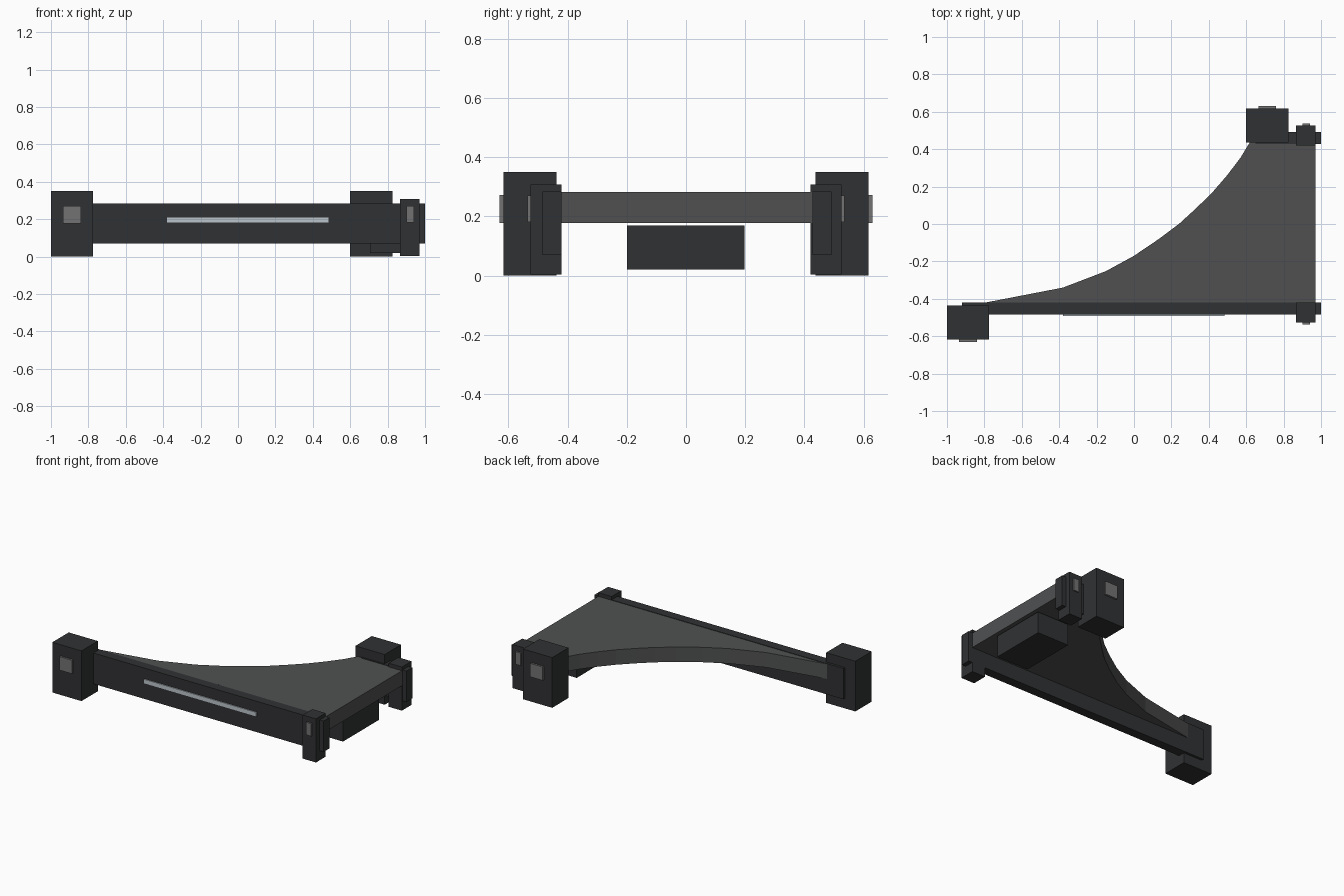
import bpy, bmesh

if "Cube" in bpy.data.objects:
    bpy.data.objects.remove(bpy.data.objects["Cube"])


def material(name, rgb):
    m = bpy.data.materials.new(name)
    m.diffuse_color = (*rgb, 1)
    m.use_nodes = True
    m.node_tree.nodes["Principled BSDF"].inputs["Base Color"].default_value = m.diffuse_color
    return m


DARK = material("dark_frame", (0.03, 0.031, 0.033))
DECK = material("grey_deck", (0.08, 0.081, 0.083))
PAD = material("pad_grey", (0.17, 0.17, 0.17))
LIGHT = material("light_strip", (0.5, 0.56, 0.6))


def finish(name, bm, mat):
    bmesh.ops.recalc_face_normals(bm, faces=bm.faces)
    mesh = bpy.data.meshes.new(name)
    bm.to_mesh(mesh)
    bm.free()
    mesh.materials.append(mat)
    obj = bpy.data.objects.new(name, mesh)
    bpy.context.collection.objects.link(obj)
    return obj


def box(name, x, y, z, mat=DARK):
    """Box given by its (min, max) extent on each axis."""
    bm = bmesh.new()
    bmesh.ops.create_cube(bm, size=1)
    for v in bm.verts:
        for i, (lo, hi) in enumerate((x, y, z)):
            v.co[i] = (lo + hi) / 2 + v.co[i] * (hi - lo)
    return finish(name, bm, mat)


def prism(name, outline, z0, z1, mat):
    """Flat outline extruded upwards."""
    bm = bmesh.new()
    face = bm.faces.new([bm.verts.new((x, y, z0)) for x, y in outline])
    top = bmesh.ops.extrude_face_region(bm, geom=[face])["geom"]
    for v in top:
        if isinstance(v, bmesh.types.BMVert):
            v.co.z = z1
    return finish(name, bm, mat)


# Deck with a concave sweeping edge
curve = [(0.615, 0.43), (0.57, 0.355), (0.50, 0.263), (0.42, 0.17), (0.33, 0.082),
         (0.24, 0.0), (0.13, -0.082), (0.0, -0.17), (-0.15, -0.252),
         (-0.38, -0.34), (-0.82, -0.425)]
prism("deck", [(-0.82, -0.45), (0.97, -0.45), (0.97, 0.45), (0.63, 0.45)] + curve,
      0.178, 0.282, DECK)

# Side rails: long in front, short at the back
box("front_rail", (-0.92, 1.0), (-0.485, -0.42), (0.07, 0.285))
box("back_rail", (0.65, 1.0), (0.428, 0.492), (0.07, 0.285))

# Large end blocks and slim corner posts, each with a raised pad outside
for label, s, x0, x1 in (("front", -1, -1.0, -0.775), ("back", 1, 0.6, 0.825)):
    def span(a, b):
        return tuple(sorted((s * a, s * b)))
    mid = (x0 + x1) / 2
    box(label + "_end_block", (x0, x1), span(0.437, 0.617), (0.0, 0.35))
    box(label + "_end_block_pad", (mid - 0.048, mid + 0.048), span(0.6, 0.63), (0.178, 0.272), PAD)
    box(label + "_corner_post", (0.867, 0.97), span(0.42, 0.526), (0.004, 0.308))
    box(label + "_corner_post_pad", (0.9, 0.94), span(0.51, 0.536), (0.182, 0.27), PAD)

# Light strip on the front rail
box("light_strip", (-0.38, 0.485), (-0.492, -0.47), (0.182, 0.21), LIGHT)

# Box hung beneath the deck
box("under_box", (0.705, 0.95), (-0.2, 0.197), (0.02, 0.17))
